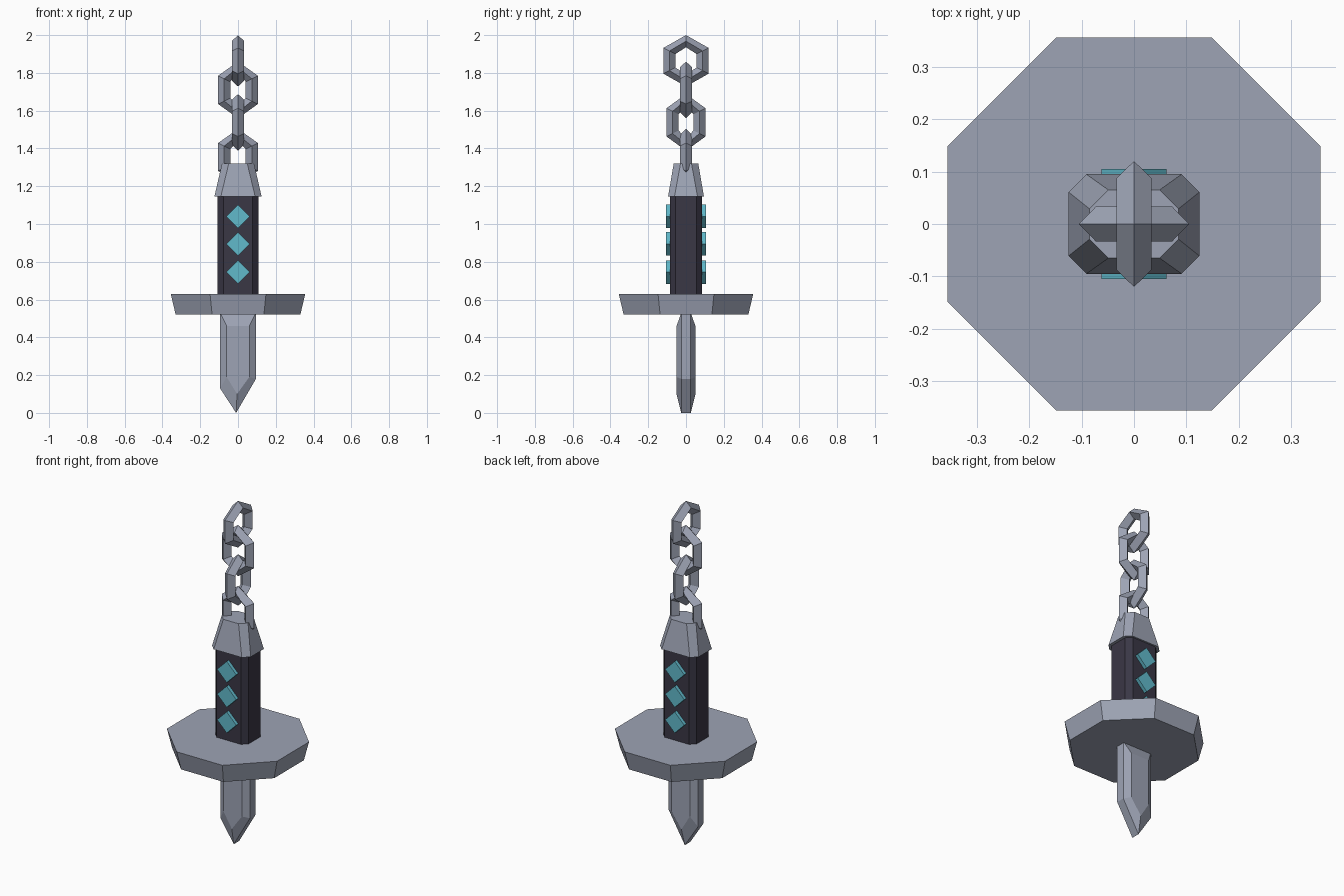
import bpy, bmesh
from math import sin, cos, pi

cube = bpy.data.objects.get("Cube")
if cube:
    bpy.data.objects.remove(cube, do_unlink=True)


def material(name, rgb):
    mat = bpy.data.materials.new(name)
    mat.use_nodes = True
    mat.diffuse_color = (*rgb, 1)
    mat.node_tree.nodes["Principled BSDF"].inputs["Base Color"].default_value = (*rgb, 1)
    return mat


steel = material("blue grey steel", (0.34, 0.37, 0.46))
leather = material("dark violet leather", (0.042, 0.038, 0.06))
teal = material("teal gem", (0.12, 0.49, 0.6))


def loft(name, rings, mat, closed=False):
    """Skin matching rings of points; cap the ends unless the loft is closed."""
    bm = bmesh.new()
    loops = [[bm.verts.new(p) for p in ring] for ring in rings]
    pairs = list(zip(loops, loops[1:]))
    if closed:
        pairs.append((loops[-1], loops[0]))
    else:
        bm.faces.new(loops[0])
        bm.faces.new(loops[-1])
    n = len(loops[0])
    for a, b in pairs:
        for i in range(n):
            j = (i + 1) % n
            bm.faces.new((a[i], a[j], b[j], b[i]))
    bmesh.ops.recalc_face_normals(bm, faces=bm.faces[:])
    mesh = bpy.data.meshes.new(name)
    bm.to_mesh(mesh)
    bm.free()
    mesh.materials.append(mat)
    obj = bpy.data.objects.new(name, mesh)
    bpy.context.collection.objects.link(obj)
    return obj


def octagon(x, y, z, cut):
    """Rectangle with cut corners at height z."""
    quarter = [(x, y - cut), (x - cut, y)]
    half = quarter + [(-px, py) for px, py in reversed(quarter)]
    return [(px, py, z) for px, py in half + [(-px, -py) for px, py in half]]


# Blade: thin outline with a raised flat on both faces
edge = [(-0.095, 0.53), (0.095, 0.53), (0.095, 0.18), (-0.01, 0), (-0.095, 0.13)]
flat = [(-0.06, 0.46), (0.06, 0.46), (0.06, 0.19), (-0.005, 0.1), (-0.06, 0.19)]
layers = [(flat, -0.05), (edge, -0.025), (edge, 0.025), (flat, 0.05)]
loft("blade", [[(x, y, z) for x, z in shape] for shape, y in layers], steel)

# Guard, grip and pommel
loft("guard", [octagon(0.33, 0.33, 0.52, 0.193), octagon(0.356, 0.356, 0.63, 0.208)], steel)
loft("grip", [octagon(0.108, 0.085, z, 0.03) for z in (0.62, 1.15)], leather)
loft("pommel", [octagon(0.125, 0.095, 1.145, 0.034), octagon(0.085, 0.065, 1.32, 0.036)], steel)

# Diamond gems on the front and back of the grip
for side, y in (("front", -1), ("back", 1)):
    for i, z in enumerate((0.745, 0.895, 1.04)):
        r = 0.062
        diamond = [(r, 0), (0, r), (-r, 0), (0, -r)]
        loft(f"{side}_gem_{i + 1}", [[(a, y * d, z + b) for a, b in diamond] for d in (0.08, 0.105)], teal)


def link(name, z, width, height, along_y):
    """Hexagonal ring with a diamond section, point upwards."""
    rings = []
    for k in range(6):
        a = pi / 2 + k * pi / 3
        ring = []
        for inset, side in ((0, 0), (0.032, 0.033), (0.064, 0), (0.032, -0.033)):
            u = cos(a) / cos(pi / 6) * (width - inset)
            v = sin(a) * (height - inset)
            ring.append((side, u, z + v) if along_y else (u, side, z + v))
        rings.append(ring)
    return loft(name, rings, steel, closed=True)


# Chain: links turned a quarter against each other
link("chain_link_1", 1.355, 0.105, 0.148, False)
link("chain_link_2", 1.538, 0.103, 0.15, True)
link("chain_link_3", 1.71, 0.105, 0.15, False)
link("chain_link_4", 1.864, 0.12, 0.136, True)
